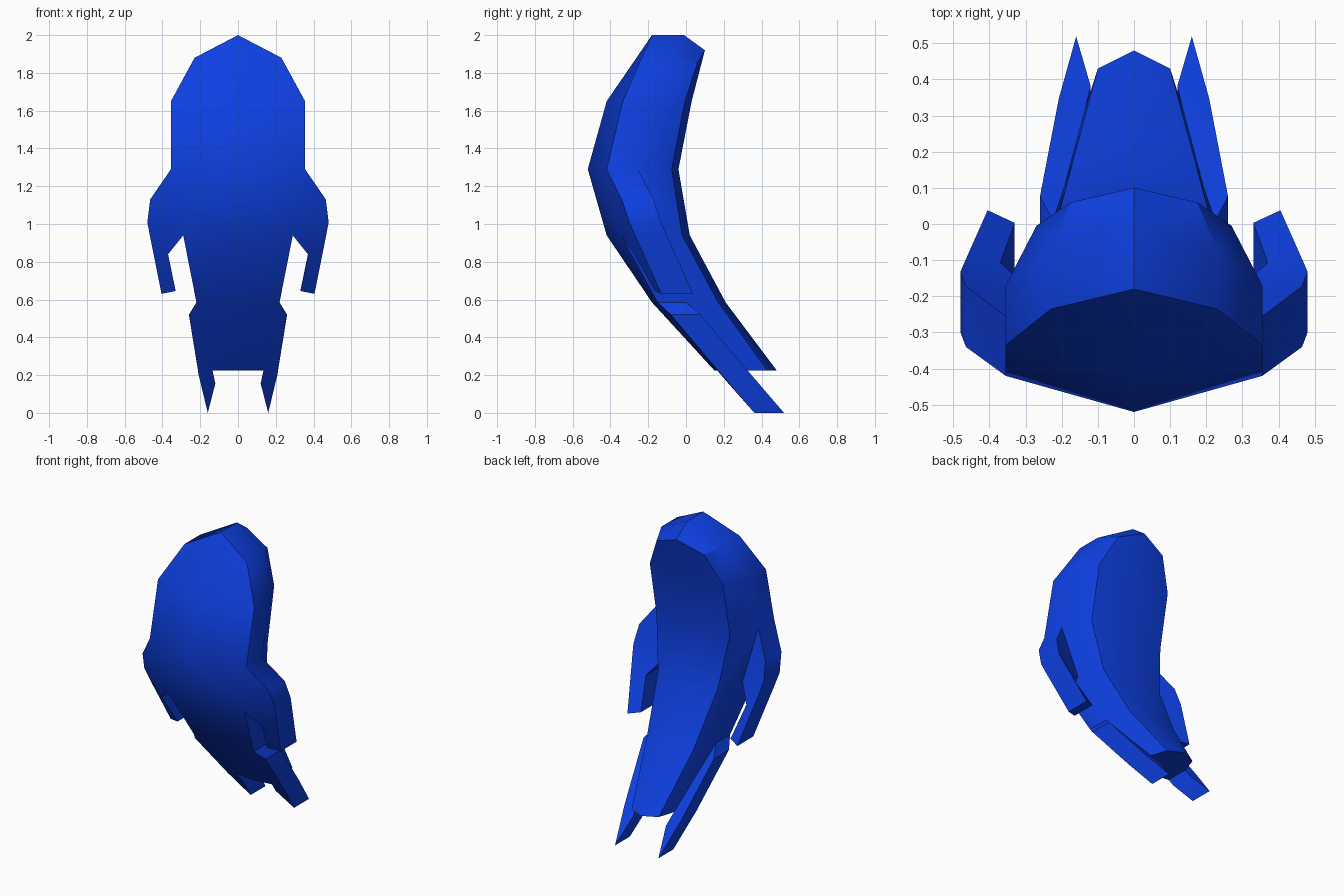
import bpy, bmesh, math

if "Cube" in bpy.data.objects:
    bpy.data.objects.remove(bpy.data.objects["Cube"])

# half cross-sections from top to bottom:
# (z, centre front y, side width, side front y, side mid y, back width, back corner y, back centre y)
sections = [
    (1.88, -0.18, 0.23, -0.235, -0.07, 0.175, 0.06, 0.10),
    (1.65, -0.42, 0.355, -0.335, -0.17, 0.27, -0.005, 0.03),
    (1.29, -0.52, 0.355, -0.42, -0.255, 0.27, -0.075, -0.04),
    (0.94, -0.42, 0.29, -0.345, -0.18, 0.22, -0.02, 0.02),
    (0.585, -0.18, 0.22, -0.15, 0.0, 0.17, 0.17, 0.21),
    (0.225, 0.15, 0.135, 0.165, 0.32, 0.10, 0.43, 0.48),
]

bm = bmesh.new()
rows = []
for z, cf, w, sf, sm, wb, bc, bk in sections:
    pts = [(0, cf), (w, sf), (w, sm), (wb, bc), (0, bk)]
    rows.append([bm.verts.new((x, y, z)) for x, y in pts])

# head: raised ridge with a chamfered back
top = rows[0]
top[0].co.z, top[4].co.z, top[3].co.z = 2.0, 1.92, 1.85
crown = bm.verts.new((0, -0.01, 2.0))
bm.faces.new((top[0], top[1], top[2], crown))
bm.faces.new((crown, top[2], top[3], top[4]))

# trunk walls, left open where the limbs join
for r in range(5):
    for c in range(4):
        if c == 1 and r in (2, 4):
            continue
        bm.faces.new((rows[r][c], rows[r + 1][c], rows[r + 1][c + 1], rows[r][c + 1]))
bm.faces.new(rows[-1])


def limb(row, outline, depth, quads):
    """Flat limb from the trunk opening below a row; outline is (x, z, front y)."""
    a, b = rows[row], rows[row + 1]
    front = [a[1]] + [bm.verts.new((x, y, z)) for x, z, y in outline] + [b[1]]
    back = [a[2]] + [bm.verts.new((x, y + depth, z)) for x, z, y in outline] + [b[2]]
    for q in quads:
        bm.faces.new([front[i] for i in q])
        bm.faces.new([back[i] for i in reversed(q)])
    for i in range(len(front) - 1):
        bm.faces.new((front[i], front[i + 1], back[i + 1], back[i]))


# arm
limb(2, [(0.465, 1.13, -0.34), (0.48, 1.01, -0.30), (0.465, 0.93, -0.265),
         (0.405, 0.63, -0.13), (0.33, 0.645, -0.165), (0.37, 0.84, -0.275)],
     0.168, [(0, 1, 2, 7), (2, 3, 6, 7), (3, 4, 5, 6)])
# leg
limb(4, [(0.26, 0.52, -0.08), (0.208, 0.2, 0.19), (0.16, 0.0, 0.362), (0.12, 0.155, 0.225)],
     0.157, [(0, 1, 2, 5), (2, 3, 4, 5)])

bmesh.ops.recalc_face_normals(bm, faces=bm.faces[:])
mesh = bpy.data.meshes.new("body_with_limbs")
bm.to_mesh(mesh)
bm.free()
body = bpy.data.objects.new("body_with_limbs", mesh)
bpy.context.collection.objects.link(body)
bpy.context.view_layer.objects.active = body
body.select_set(True)

# mirror to the other side
body.modifiers.new("Mirror", 'MIRROR').use_clip = True
bpy.ops.object.modifier_apply(modifier="Mirror")
bm = bmesh.new()
bm.from_mesh(mesh)
bmesh.ops.recalc_face_normals(bm, faces=bm.faces[:])
bm.to_mesh(mesh)
bm.free()
bpy.ops.object.shade_smooth_by_angle(angle=math.radians(35))

# blue material
mat = bpy.data.materials.new("blue")
mat.diffuse_color = (0.004, 0.05, 0.75, 1)
mat.use_nodes = True
mat.node_tree.nodes["Principled BSDF"].inputs["Base Color"].default_value = mat.diffuse_color
mesh.materials.append(mat)
